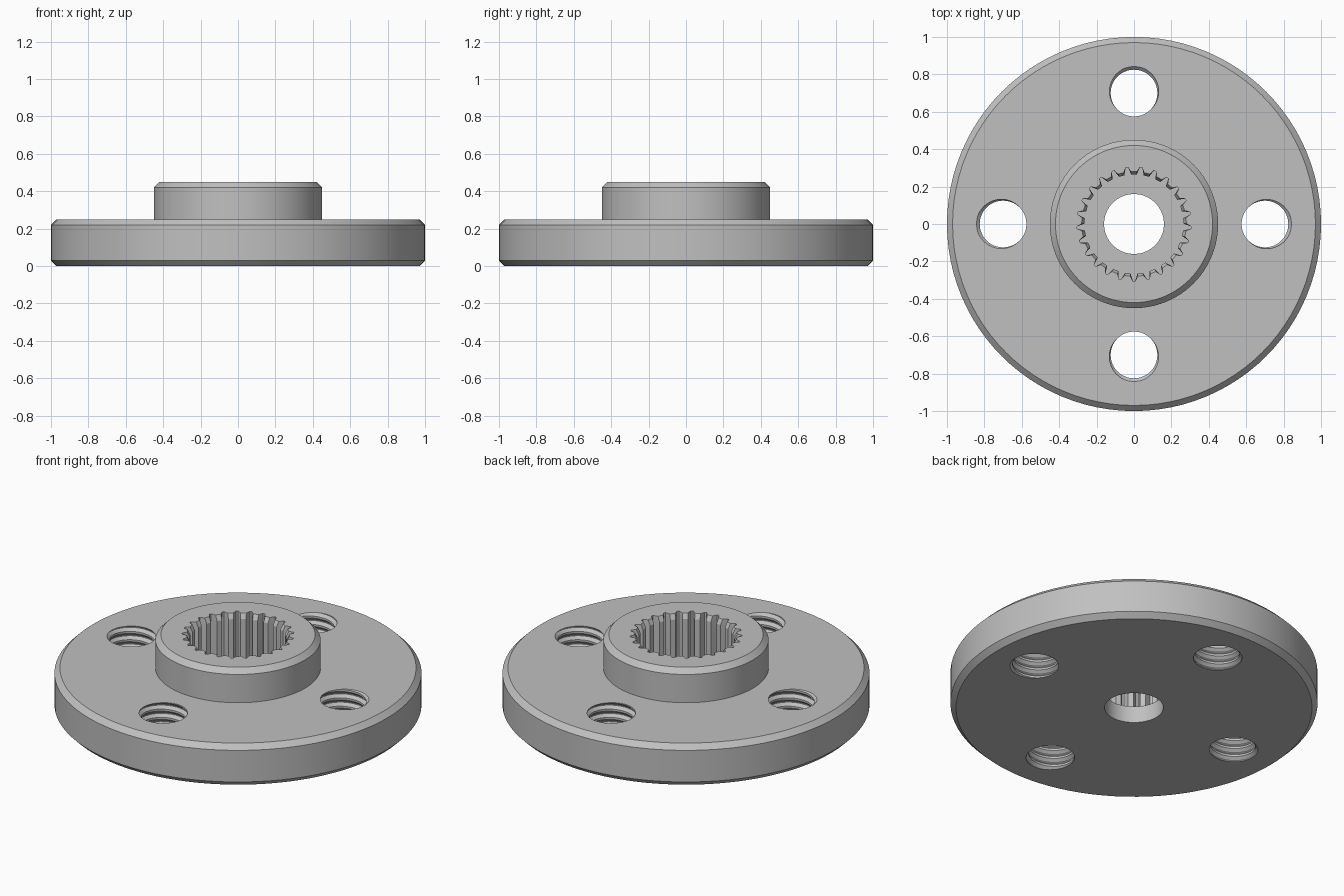
import bpy, bmesh
from math import cos, sin, tau, pi, radians

cube = bpy.data.objects.get("Cube")
if cube:
    bpy.data.objects.remove(cube)

# Dimensions
DISC_R, DISC_H = 1.0, 0.25
HUB_R, HUB_H = 0.45, 0.45
CHAMFER, BORE_R, FLOOR = 0.03, 0.16, 0.10
TEETH, ROOT_R, CREST_R, LEAD_R = 25, 0.305, 0.265, 0.28
PITCH, MINOR_R, MAJOR_R, HOLE_POS = 0.05, 0.125, 0.142, 0.70

metal = bpy.data.materials.new("grey metal")
metal.use_nodes = True
GREY = (0.53, 0.53, 0.53, 1)
metal.diffuse_color = GREY
metal.node_tree.nodes["Principled BSDF"].inputs["Base Color"].default_value = GREY


def make_object(name, bm):
    bmesh.ops.recalc_face_normals(bm, faces=bm.faces)
    mesh = bpy.data.meshes.new(name)
    bm.to_mesh(mesh)
    bm.free()
    mesh.materials.append(metal)
    obj = bpy.data.objects.new(name, mesh)
    bpy.context.collection.objects.link(obj)
    return obj


def lathe(name, profile, steps=96):
    """Turn a closed (radius, height) profile around z."""
    bm = bmesh.new()
    rings = [[bm.verts.new((r * cos(tau * i / steps), r * sin(tau * i / steps), z))
              for r, z in profile] for i in range(steps)]
    n = len(profile)
    for i in range(steps):
        a, b = rings[i], rings[(i + 1) % steps]
        for k in range(n):
            m = (k + 1) % n
            bm.faces.new((a[k], b[k], b[m], a[m]))
    return make_object(name, bm)


def spline_cutter():
    """Toothed socket with a slight lead-in at the mouth."""
    bm = bmesh.new()
    rings = []
    for z, crest in ((FLOOR, CREST_R), (HUB_H - 0.03, CREST_R),
                     (HUB_H, LEAD_R), (HUB_H + 0.05, LEAD_R)):
        ring = []
        for t in range(TEETH):
            for offset, r in ((-0.28, crest), (-0.08, ROOT_R),
                              (0.08, ROOT_R), (0.28, crest)):
                a = -pi / 2 + tau * (t + offset) / TEETH
                ring.append(bm.verts.new((r * cos(a), r * sin(a), z)))
        rings.append(ring)
    n = len(rings[0])
    for lo, hi in zip(rings, rings[1:]):
        for i in range(n):
            j = (i + 1) % n
            bm.faces.new((lo[i], lo[j], hi[j], hi[i]))
    bm.faces.new(rings[0])
    bm.faces.new(rings[-1])
    return make_object("spline_cutter", bm)


def thread_cutter(angle, steps=40, turns=8):
    """Right-hand screw thread, its groove opening outward at the disc top."""
    bm = bmesh.new()
    section = ((0.12, MINOR_R), (0.44, MAJOR_R), (0.56, MAJOR_R), (0.88, MINOR_R))
    per = len(section)
    last = turns * per - 1
    base = DISC_H - PITCH * (turns - 1.5)
    cx, cy = HOLE_POS * cos(angle), HOLE_POS * sin(angle)
    grid = {}
    for i in range(steps):
        a = angle + tau * i / steps
        for k in range(last + 1 + (per if i == 0 else 0)):
            t, r = section[k % per]
            z = base + PITCH * (k // per + t + i / steps)
            grid[i, k] = bm.verts.new((cx + r * cos(a), cy + r * sin(a), z))

    def vert(i, k):
        return grid[i, k] if i < steps else grid[0, k + per]

    for i in range(steps):
        for k in range(last):
            bm.faces.new((vert(i, k), vert(i + 1, k), vert(i + 1, k + 1), vert(i, k + 1)))
    # Close both ends with a fan outside the disc
    for level, lift in ((0, -0.05), (last, 0.1)):
        loop = [grid[i, level] for i in range(steps)]
        loop += [grid[0, level + k] for k in range(per, 0, -1)]
        tip = bm.verts.new((cx, cy, loop[0].co.z + lift))
        for a, b in zip(loop, loop[1:] + loop[:1]):
            bm.faces.new((a, b, tip))
    return make_object("thread_cutter", bm)


# Flange with hub and centre bore
flange = lathe("splined_flange", [
    (BORE_R, 0), (DISC_R - CHAMFER, 0), (DISC_R, CHAMFER),
    (DISC_R, DISC_H - CHAMFER), (DISC_R - CHAMFER, DISC_H),
    (HUB_R, DISC_H), (HUB_R, HUB_H - CHAMFER),
    (HUB_R - CHAMFER, HUB_H), (BORE_R, HUB_H)])

# Cut the toothed socket and four threaded holes
cutters = [spline_cutter()] + [thread_cutter(q * pi / 2) for q in range(4)]
for cutter in cutters:
    cutter.hide_render = True
    mod = flange.modifiers.new(cutter.name, 'BOOLEAN')
    mod.operation = 'DIFFERENCE'
    mod.solver = 'EXACT'
    mod.object = cutter

bpy.context.view_layer.update()
graph = bpy.context.evaluated_depsgraph_get()
result = bpy.data.meshes.new_from_object(flange.evaluated_get(graph))
flange.modifiers.clear()
flange.data = result
for cutter in cutters:
    bpy.data.objects.remove(cutter)

# Smooth round walls, keep machined edges sharp
bpy.ops.object.select_all(action='DESELECT')
flange.select_set(True)
bpy.context.view_layer.objects.active = flange
bpy.ops.object.shade_smooth_by_angle(angle=radians(25))
